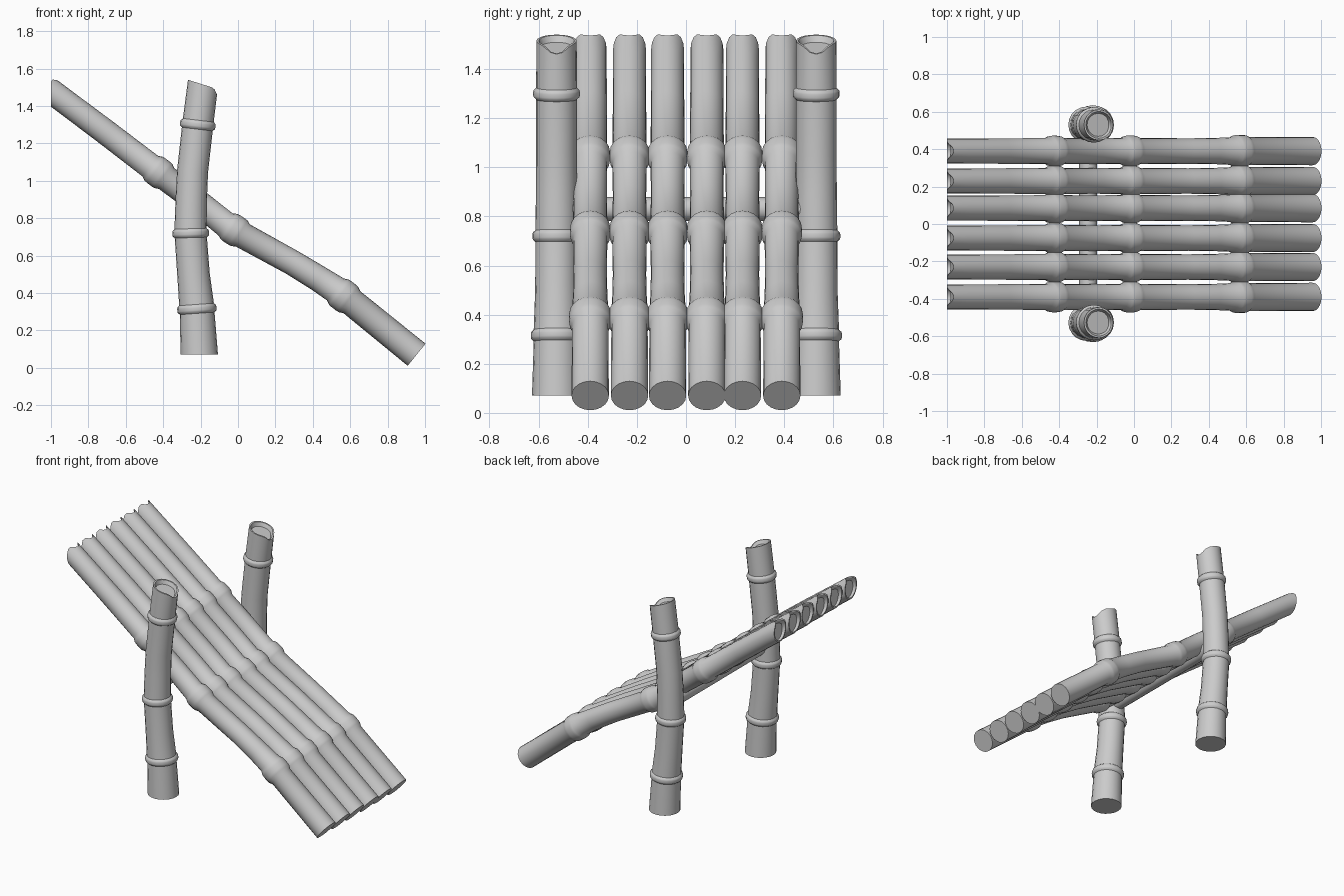
import bpy, bmesh, math
from mathutils import Vector

if "Cube" in bpy.data.objects:
    bpy.data.objects.remove(bpy.data.objects["Cube"])

SIDES = 20


def bamboo_mesh(name, path, knuckle, swell, end_point, end_normal, notch, flat_base=False):
    """Sweep a bamboo stem through (x, z, radius, is_knuckle) points, base to tip."""
    pts = [Vector((p[0], 0, p[1])) for p in path]
    rings = []                                   # centre, tangent, radius
    for i, (x, z, r, is_node) in enumerate(path):
        t = (pts[min(i + 1, len(pts) - 1)] - pts[max(i - 1, 0)]).normalized()
        if flat_base and i == 0:
            t = Vector((0, 0, 1))
        if is_node:
            for s, k in ((-1, 0), (-.6, .85), (-.3, 1), (.3, 1), (.6, .85), (1, 0)):
                rings.append((pts[i] + t * s * knuckle, t, r + swell * k))
        else:
            rings.append((pts[i], t, r))

    bm = bmesh.new()

    def ring(c, t, r, cut=False):
        n = Vector((t.z, 0, -t.x))
        out = []
        for k in range(SIDES):
            a = 2 * math.pi * k / SIDES
            v = c + n * (math.cos(a) * r) + Vector((0, math.sin(a) * r, 0))
            if cut:                              # oblique tip with a small notch
                v += t * ((end_point - v).dot(end_normal) / t.dot(end_normal))
                v -= t * notch * max(0, (math.cos(a) - .75) / .25)
            out.append(bm.verts.new(v))
        return out

    last = len(rings) - 1
    loops = [ring(c, t, r, i == last) for i, (c, t, r) in enumerate(rings)]
    # Dished tip: thin rim, then a shallow hollow
    c, t, r = rings[-1]
    loops.append(ring(c, t, r * .88, True))
    inner = ring(c, t, r * .75, True)
    for v in inner:
        v.co -= t * .025
    loops.append(inner)
    for a, b in zip(loops, loops[1:]):
        for k in range(SIDES):
            j = (k + 1) % SIDES
            bm.faces.new((a[k], a[j], b[j], b[k]))
    bm.faces.new(loops[0][::-1])
    bm.faces.new(loops[-1])
    bmesh.ops.recalc_face_normals(bm, faces=bm.faces)
    me = bpy.data.meshes.new(name)
    bm.to_mesh(me)
    bm.free()
    return me


def place(name, me, y):
    ob = bpy.data.objects.new(name, me)
    ob.location.y = y
    bpy.context.collection.objects.link(ob)
    smooth(ob)


def smooth(ob):
    bpy.ops.object.select_all(action='DESELECT')
    ob.select_set(True)
    bpy.context.view_layer.objects.active = ob
    bpy.ops.object.shade_smooth_by_angle(angle=math.radians(40))


# Sloping deck of six stems
deck = bamboo_mesh("deck_stem", [
    (.955, .07, .076, 0), (.565, .385, .074, 1), (.43, .478, .07, 0), (.29, .563, .068, 0),
    (-.02, .737, .070, 1), (-.2, .875, .068, 0), (-.425, 1.045, .069, 1),
    (-.7, 1.255, .068, 0), (-.92, 1.42, .067, 0), (-1, 1.48, .067, 0)],
    .055, .013, Vector((-1, 0, 1.48)), Vector((-1, 0, 0)), .045)
for i, y in enumerate((-.39, -.23, -.075, .085, .23, .39)):
    place(f"deck_stem_{i + 1}", deck, y)

# Two upright posts
post = bamboo_mesh("post", [
    (-.207, .07, .1, 0), (-.22, .315, .093, 1), (-.238, .5, .087, 0), (-.253, .72, .086, 1),
    (-.25, .9, .084, 0), (-.243, 1.05, .083, 0), (-.215, 1.3, .083, 1),
    (-.188, 1.515, .082, 0)],
    .024, .012, Vector((-.188, 0, 1.515)), Vector((.3, 0, .954)), .03, True)
place("front_post", post, -.527)
place("back_post", post, .53)

# Cross rod carrying the deck between the posts
bpy.ops.mesh.primitive_cylinder_add(vertices=16, radius=.048, depth=1.04,
                                    location=(-.245, 0, .83), rotation=(math.pi / 2, 0, 0))
bpy.context.object.name = "cross_rod"
smooth(bpy.context.object)
